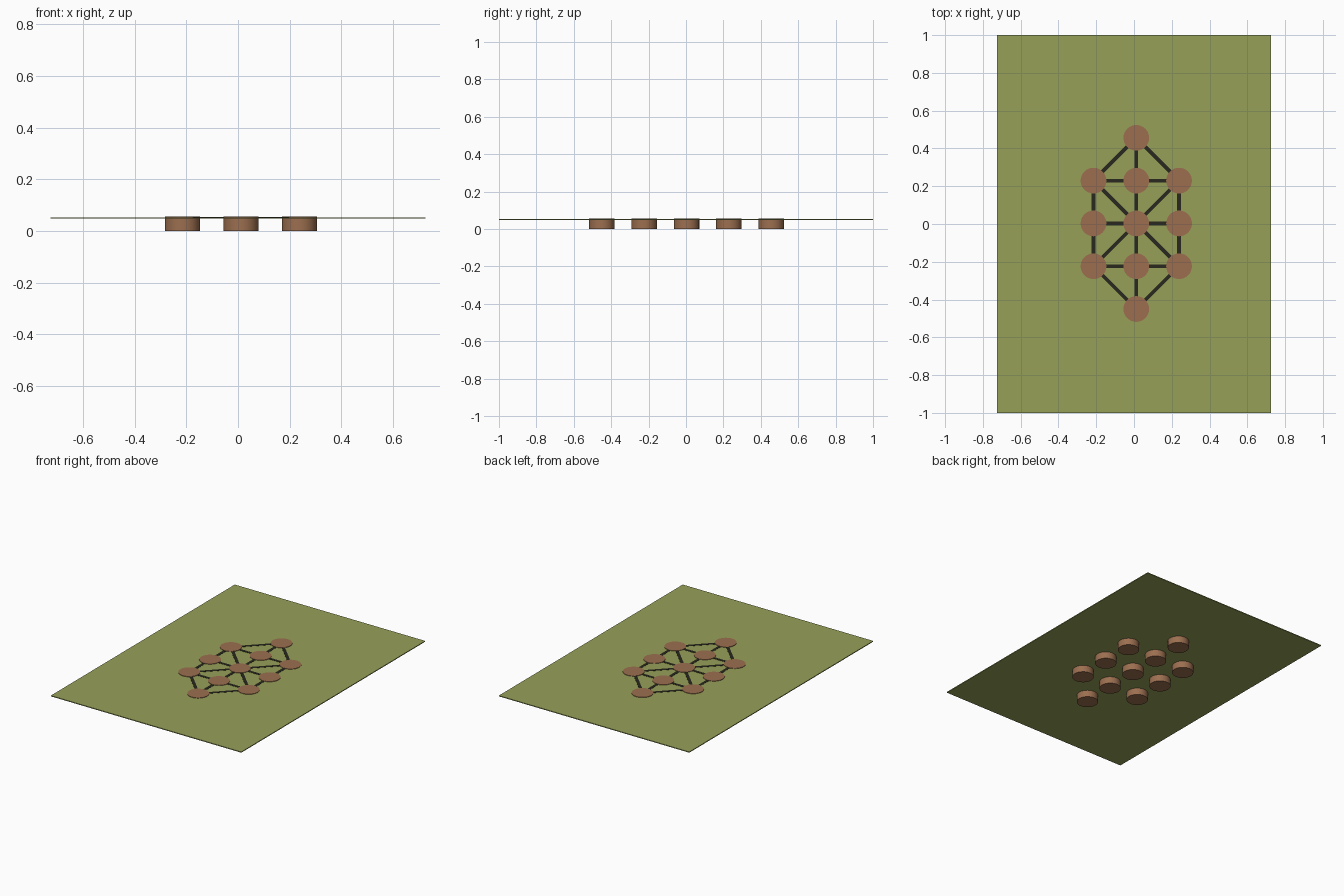
import bpy, math

if "Cube" in bpy.data.objects:
    bpy.data.objects.remove(bpy.data.objects["Cube"])

def mat(name, rgb):
    m = bpy.data.materials.new(name)
    lin = [((c / 255 + 0.055) / 1.055) ** 2.4 for c in rgb]
    m.diffuse_color = (*lin, 1)
    m.use_nodes = True
    m.node_tree.nodes["Principled BSDF"].inputs["Base Color"].default_value = m.diffuse_color
    return m

OLIVE = mat("olive green", (150, 160, 88))
BROWN = mat("warm brown", (156, 111, 80))
DARK = mat("dark line", (40, 40, 30))

CX, CY, STEP = 0.012, 0.003, 0.2265
BOARD_LOW, BOARD_TOP, LINE_TOP, PEG_TOP = 0.047, 0.0525, 0.0537, 0.0555

def box(name, loc, size, material, angle=0):
    bpy.ops.mesh.primitive_cube_add(size=1, location=loc, rotation=(0, 0, angle))
    ob = bpy.context.object
    ob.name = name
    ob.scale = size
    bpy.ops.object.transform_apply(location=False, rotation=False, scale=True)
    ob.data.materials.append(material)
    return ob

def point(c, r):
    return CX + c * STEP, CY + r * STEP

# thin rectangular sheet
box("board", (0, 0, (BOARD_LOW + BOARD_TOP) / 2),
    (1.45, 2, BOARD_TOP - BOARD_LOW), OLIVE)

# round posts: three by three block with one extra at each end
cells = [(c, r) for r in (-1, 0, 1) for c in (-1, 0, 1)] + [(0, 2), (0, -2)]
for c, r in cells:
    x, y = point(c, r)
    bpy.ops.mesh.primitive_cylinder_add(vertices=48, radius=0.068, depth=PEG_TOP,
                                        location=(x, y, PEG_TOP / 2))
    peg = bpy.context.object
    peg.name = "post"
    peg.data.materials.append(BROWN)
    bpy.ops.object.shade_smooth_by_angle(angle=math.radians(35))

# painted lines joining the posts
links = [((0, -2), (0, 2)), ((-1, -1), (1, 1)), ((-1, 1), (1, -1))]
for k in (-1, 0, 1):
    links.append(((-1, k), (1, k)))
for s in (-1, 1):
    links.append(((s, -1), (s, 1)))
    links += [((0, 2 * t), (s, t)) for t in (-1, 1)]
for a, b in links:
    (x0, y0), (x1, y1) = point(*a), point(*b)
    low = BOARD_TOP - 0.001
    box("line", ((x0 + x1) / 2, (y0 + y1) / 2, (low + LINE_TOP) / 2),
        (math.hypot(x1 - x0, y1 - y0), 0.02, LINE_TOP - low), DARK,
        math.atan2(y1 - y0, x1 - x0))
